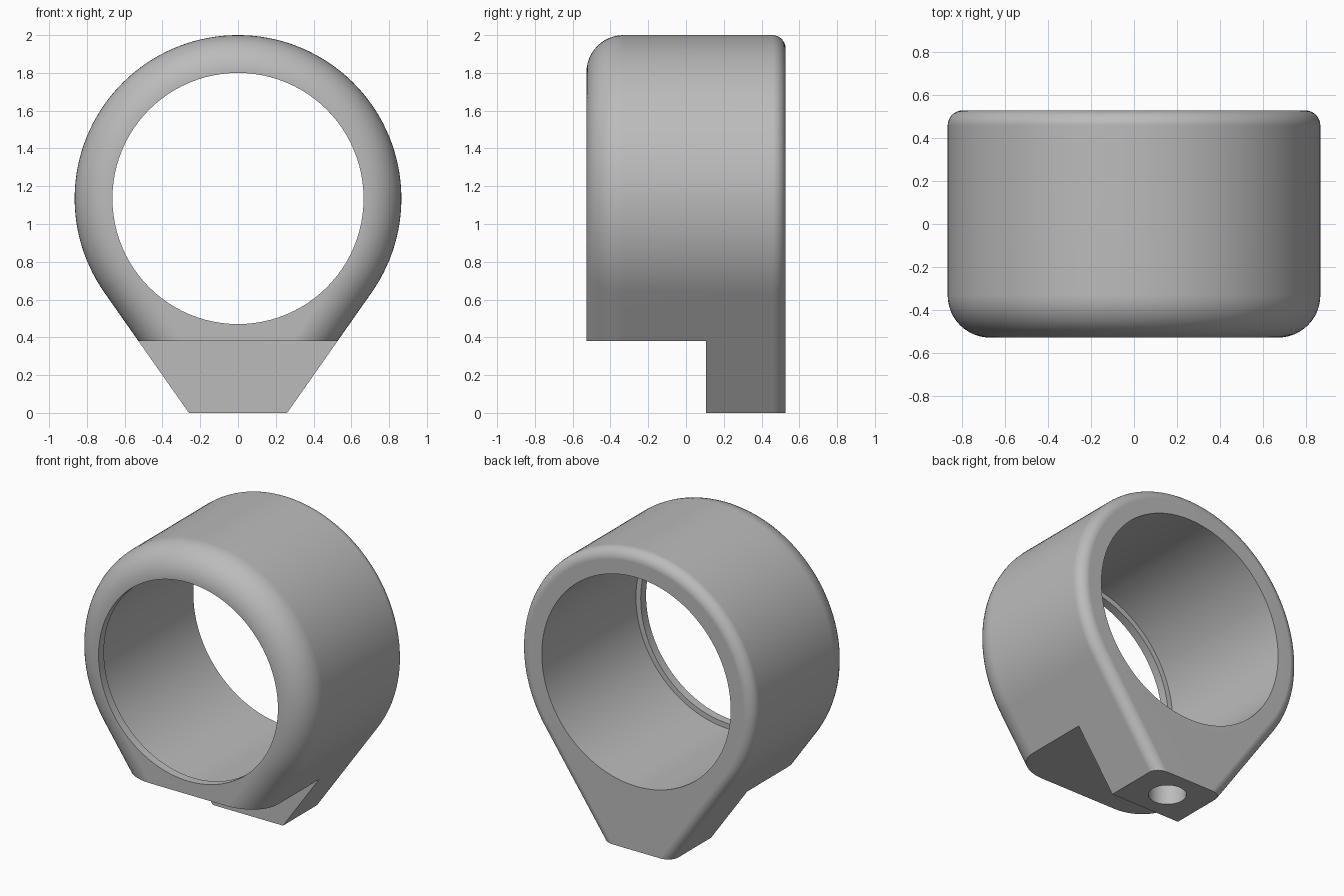
import bpy, bmesh, math
from mathutils import Matrix

if "Cube" in bpy.data.objects:
    bpy.data.objects.remove(bpy.data.objects["Cube"])

R, CZ, FOOT = 0.865, 1.135, 0.26      # ring radius, ring centre height, half width of foot
FRONT, BACK = -0.527, 0.527
FRONT_FILLET, BACK_FILLET = 0.196, 0.07
SEG = 96

grey = bpy.data.materials.new("satin_grey")
grey.use_nodes = True
colour = (0.5, 0.5, 0.5, 1)
grey.diffuse_color = colour
grey.node_tree.nodes["Principled BSDF"].inputs["Base Color"].default_value = colour


def make_object(name, bm):
    bmesh.ops.recalc_face_normals(bm, faces=bm.faces)
    mesh = bpy.data.meshes.new(name)
    bm.to_mesh(mesh)
    bm.free()
    mesh.materials.append(grey)
    obj = bpy.data.objects.new(name, mesh)
    bpy.context.collection.objects.link(obj)
    return obj


def loft(name, loops):
    """Skin a row of closed loops and cap both ends."""
    bm = bmesh.new()
    rows = [[bm.verts.new(p) for p in loop] for loop in loops]
    for a, b in zip(rows, rows[1:]):
        for i in range(len(a)):
            j = (i + 1) % len(a)
            bm.faces.new((a[i], a[j], b[j], b[i]))
    bm.faces.new(rows[0])
    bm.faces.new(rows[-1])
    return make_object(name, bm)


# Teardrop outline: arc with tangent lines running down to the foot
tangent = math.atan2(-CZ, FOOT) + math.acos(R / math.hypot(FOOT, CZ))


def teardrop(inset, y):
    r = R - inset
    foot = FOOT - inset / math.cos(tangent)
    sweep = math.pi - 2 * tangent
    pts = [(foot, y, 0)]
    for i in range(SEG + 1):
        a = tangent + sweep * i / SEG
        pts.append((r * math.cos(a), y, CZ + r * math.sin(a)))
    return pts + [(-foot, y, 0)]


def fillet(radius, face_y, inward, steps):
    for i in range(steps + 1):
        a = math.pi / 2 * i / steps
        yield radius * (1 - math.sin(a)), face_y + inward * radius * (1 - math.cos(a))


sections = list(fillet(FRONT_FILLET, FRONT, 1, 12))
sections += reversed(list(fillet(BACK_FILLET, BACK, -1, 8)))
body = loft("ring_body", [teardrop(d, y) for d, y in sections])


# Stepped bore: narrow front lip, wider behind
def circle(r, y):
    return [(r * math.cos(math.tau * i / SEG), y, CZ + r * math.sin(math.tau * i / SEG))
            for i in range(SEG)]


bore = loft("bore_cutter", [circle(r, y) for r, y in
                            ((0.665, -1), (0.665, -0.47), (0.7, -0.47), (0.7, 1))])

# Notch under the front
bm = bmesh.new()
bmesh.ops.create_cube(bm, size=2, matrix=Matrix.Translation((0, 0.105 - 1, 0.38 - 1)))
notch = make_object("notch_cutter", bm)

# Blind hole up into the foot
bm = bmesh.new()
bmesh.ops.create_cone(bm, cap_ends=True, segments=48, radius1=0.115, radius2=0.115,
                      depth=0.6, matrix=Matrix.Translation((0, 0.315, 0)))
hole = make_object("mount_hole_cutter", bm)

bpy.ops.object.select_all(action="DESELECT")
bpy.context.view_layer.objects.active = body
body.select_set(True)
for cutter in (bore, notch, hole):
    cutter.hide_render = True
    mod = body.modifiers.new(cutter.name, "BOOLEAN")
    mod.operation = "DIFFERENCE"
    mod.solver = "EXACT"
    mod.object = cutter
    bpy.ops.object.modifier_apply(modifier=mod.name)
    bpy.data.objects.remove(cutter)

# Smooth curves, crisp cut edges
bpy.ops.object.shade_smooth_by_angle(angle=math.radians(30))
weighted = body.modifiers.new("weighted_normals", "WEIGHTED_NORMAL")
weighted.keep_sharp = True
